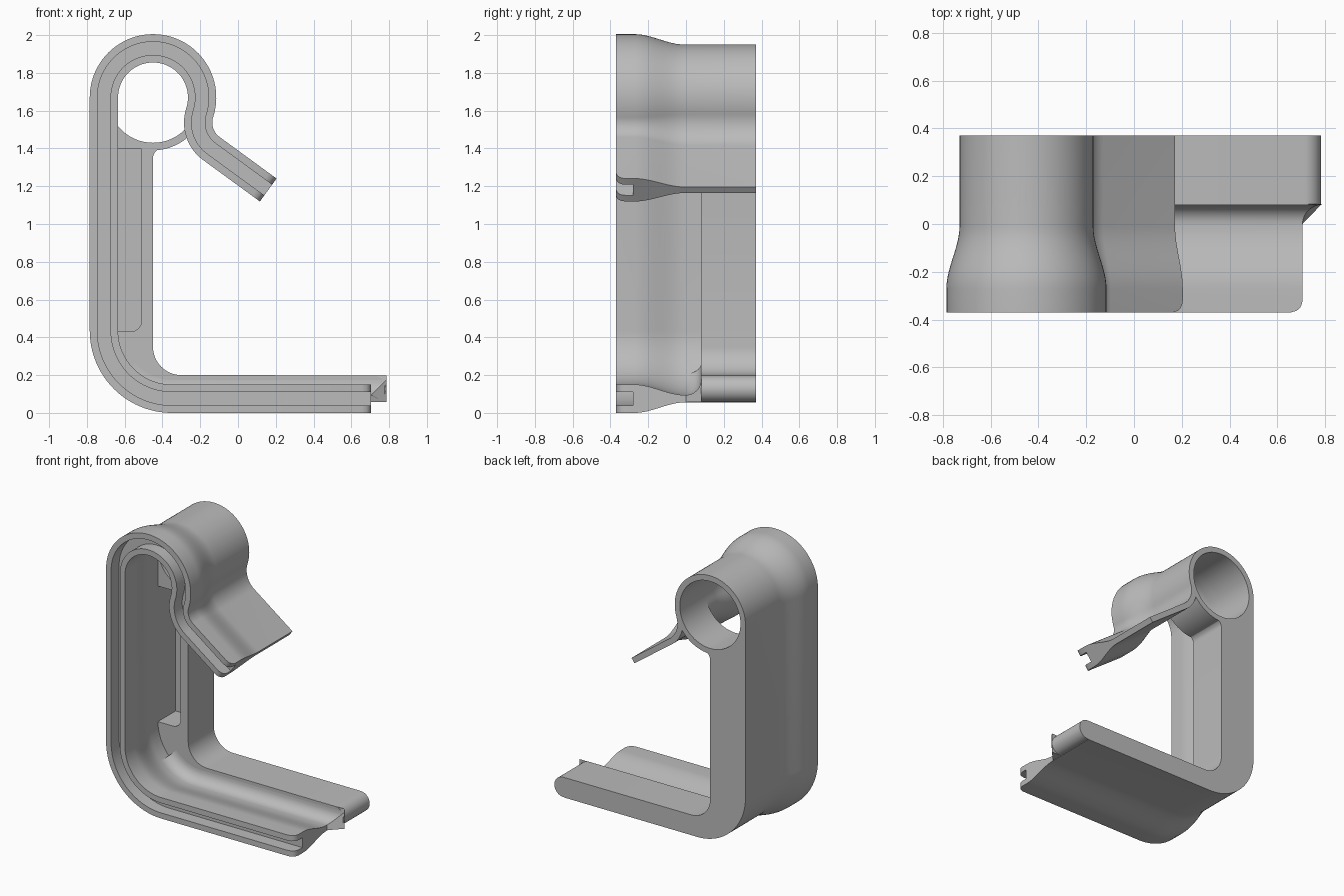
import bpy, bmesh
from math import sin, cos, radians, sqrt
from mathutils import Vector, Matrix

cube = bpy.data.objects.get("Cube")
if cube:
    bpy.data.objects.remove(cube)

grey = bpy.data.materials.new("mid_grey")
grey.use_nodes = True
COLOUR = (0.5, 0.5, 0.5, 1)
grey.diffuse_color = COLOUR
grey.node_tree.nodes["Principled BSDF"].inputs["Base Color"].default_value = COLOUR

FRONT, BACK, WALL = -0.37, 0.37, 0.08
RING = (-0.45, 1.67)
CORNER = (-0.35, 0.435)


def arc(centre, r, a0, a1, n=16):
    angles = [radians(a0 + (a1 - a0) * i / n) for i in range(n + 1)]
    return [(centre[0] + r * cos(a), centre[1] + r * sin(a)) for a in angles]


def finish(name, mesh):
    mesh.materials.clear()
    mesh.materials.append(grey)
    ob = bpy.data.objects.new(name, mesh)
    bpy.context.collection.objects.link(ob)
    bpy.ops.object.select_all(action='DESELECT')
    ob.select_set(True)
    bpy.context.view_layer.objects.active = ob
    bpy.ops.object.shade_smooth_by_angle(angle=radians(32))
    return ob


def sweep(name, path, section, adjust):
    """Sweep a closed (y, offset) section along an (x, z) path."""
    bm = bmesh.new()
    pts = [Vector(p) for p in path]
    rings = []
    for i, p in enumerate(pts):
        t = (pts[min(i + 1, len(pts) - 1)] - pts[max(i - 1, 0)]).normalized()
        side = Vector((-t.y, t.x))
        ends = min((p - pts[0]).length, (p - pts[-1]).length)
        ring = []
        for y, off in section:
            q = p + side * off
            ring.append(bm.verts.new(adjust(q.x, y, q.y, ends)))
        rings.append(ring)
    count = len(section)
    for a, b in zip(rings, rings[1:]):
        for k in range(count):
            m = (k + 1) % count
            bm.faces.new((a[k], a[m], b[m], b[k]))
    bm.faces.new(rings[0])
    bm.faces.new(rings[-1])
    bmesh.ops.recalc_face_normals(bm, faces=bm.faces)
    mesh = bpy.data.meshes.new(name)
    bm.to_mesh(mesh)
    bm.free()
    return finish(name, mesh)


def slab(name, outlines, y0, y1):
    """Extrude filled (x, z) outlines, inner ones becoming holes, from y0 to y1."""
    curve = bpy.data.curves.new(name, 'CURVE')
    curve.dimensions = '2D'
    curve.fill_mode = 'BOTH'
    curve.extrude = (y1 - y0) / 2
    for outline in outlines:
        spline = curve.splines.new('POLY')
        spline.points.add(len(outline) - 1)
        for point, (x, z) in zip(spline.points, outline):
            point.co = (x, z, 0, 1)
        spline.use_cyclic_u = True
    temp = bpy.data.objects.new(name + "_curve", curve)
    mesh = bpy.data.meshes.new_from_object(temp)
    bpy.data.objects.remove(temp)
    mesh.transform(Matrix.Translation((0, (y0 + y1) / 2, 0)) @ Matrix.Rotation(radians(90), 4, 'X'))
    bm = bmesh.new()
    bm.from_mesh(mesh)
    bmesh.ops.remove_doubles(bm, verts=bm.verts, dist=0.0001)
    bmesh.ops.recalc_face_normals(bm, faces=bm.faces)
    bm.to_mesh(mesh)
    bm.free()
    mesh.name = name
    return finish(name, mesh)


# Grooved channel band: arm, loop, upright, bend and foot in one sweep
tip, foot_end = Vector((0.16, 1.18)), Vector((0.705, 0.075))
arm_dir = Vector((-0.81, 0.59))
steps = (0, 0.004, 0.012, 0.025, 0.05)
path = [tuple(tip + arm_dir * s) for s in steps]
path += arc((-0.041, 1.537), 0.17, 234, 162)
path += arc(RING, 0.26, -18, 180, 48)[1:]
path += arc(CORNER, 0.36, 180, 270, 24)
path += [(foot_end.x - s, foot_end.y) for s in reversed(steps)]

side = [(FRONT, 0.035), (FRONT, 0.075)]
for i in range(13):
    t = i / 12
    side.append((-0.27 + 0.26 * t, 0.075 - 0.055 * t * t * (3 - 2 * t)))
side.append((BACK, 0.02))
section = [(-0.28, 0.035)] + side + [(y, -o) for y, o in reversed(side)] + [(-0.28, -0.035)]


def round_front(x, y, z, s):
    r = 0.05
    if y == FRONT and s < r:
        y += r - sqrt(r * r - (r - s) ** 2)
    return x, y, z


sweep("channel_band", path, section, round_front)

# Thick rear frame, with a blind pocket in the upright
frame = arc(RING, 0.26, 270, 180)
frame += arc(CORNER, 0.37, 180, 270)
frame[-1] = (CORNER[0], 0.057)
frame += arc((0.712, 0.1275), 0.071, -90, 90)
frame += arc((-0.3, 0.35), 0.15, 270, 180)
frame += arc((-0.4, 1.35), 0.05, 180, 100, 6)
pocket = [(-0.69, 1.4), (-0.69, 0.43)] + arc((-0.57, 0.49), 0.06, 270, 360, 8) + [(-0.51, 1.4)]
slab("rear_frame_front", [frame, pocket], WALL, 0.28)
slab("rear_frame_back", [frame], 0.28, BACK)

# Rear tube closing the loop
slab("rear_tube", [arc(RING, 0.28, 0, 354, 59), arc(RING, 0.24, 0, 354, 59)], WALL, BACK)

# Concave fillet between the foot's thin skin and the rear frame
cove = [(0.08 * sin(radians(a)), 0.1 - 0.08 * cos(radians(a))) for a in range(0, 91, 9)]
cove = [(0.0, -0.018)] + cove + [(0.083, 0.124), (0.083, -0.018)]
cove_path = arc(CORNER, 0.36, 222, 270, 14) + [(0.705, 0.075)]


def flare_end(x, y, z, s):
    if x > 0.7:
        x = 0.785 - sqrt(max(0.0064 - y * y, 0))
    return x, y, z


sweep("foot_cove", cove_path, cove, flare_end)
